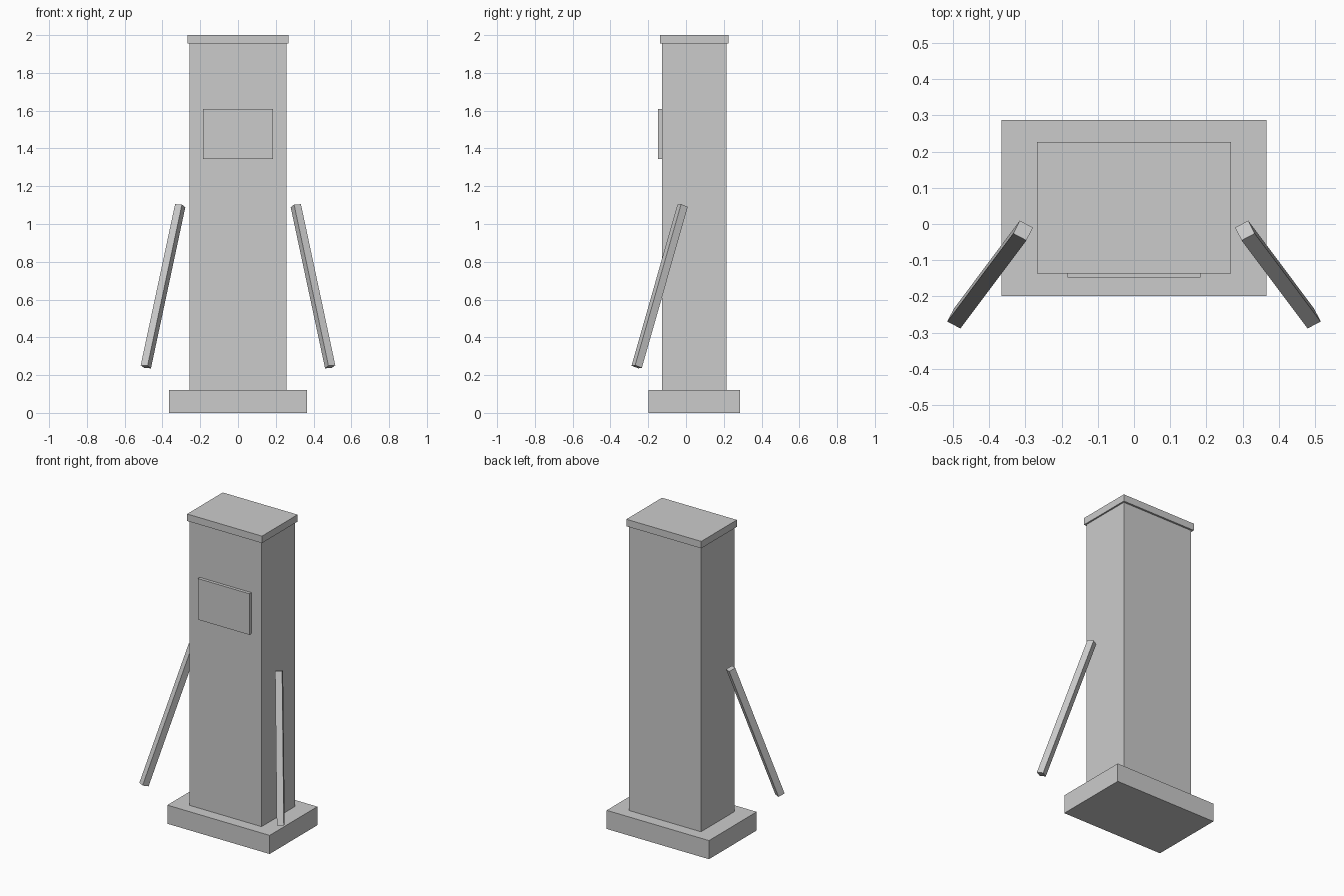
import bpy
from mathutils import Matrix, Vector

cube = bpy.data.objects.get("Cube")
if cube:
    bpy.data.objects.remove(cube, do_unlink=True)

# Single flat grey
grey = bpy.data.materials.new("light_grey")
grey.use_nodes = True
COLOUR = (0.6, 0.6, 0.6, 1)
grey.diffuse_color = COLOUR
grey.node_tree.nodes["Principled BSDF"].inputs["Base Color"].default_value = COLOUR


def box(name, size, matrix):
    """Box of the given size, placed and turned by a matrix."""
    bpy.ops.mesh.primitive_cube_add(size=1)
    obj = bpy.context.object
    obj.name = name
    obj.data.transform(matrix @ Matrix.Diagonal((*size, 1)))
    obj.data.materials.append(grey)
    return obj


def block(name, half_x, y0, y1, z0, z1):
    """Upright box centred on x, given by its limits."""
    centre = Vector((0, (y0 + y1) / 2, (z0 + z1) / 2))
    return box(name, (half_x * 2, y1 - y0, z1 - z0), Matrix.Translation(centre))


# Pillar: plinth, column, cap and raised front panel
block("plinth", 0.365, -0.199, 0.287, 0, 0.12)
block("column", 0.257, -0.127, 0.214, 0.12, 1.955)
block("cap", 0.267, -0.137, 0.226, 1.955, 2)
block("front_panel", 0.184, -0.147, -0.127, 1.345, 1.61)

# Slanted square arms, floating free on either side
top = Vector((0.306, -0.018, 1.097))
bottom = Vector((0.488, -0.261, 0.244))
axis = (top - bottom).normalized()
side = Vector((0.036, 0.019, 0.002))
side = (side - axis * side.dot(axis)).normalized()
turn = Matrix((side, axis.cross(side), axis)).transposed().to_4x4()
placed = Matrix.Translation((top + bottom) / 2) @ turn
arm_size = (0.041, 0.042, (top - bottom).length)
box("left_arm", arm_size, placed)
right = box("right_arm", arm_size, placed)
right.data.transform(Matrix.Scale(-1, 4, Vector((1, 0, 0))))
right.data.flip_normals()
